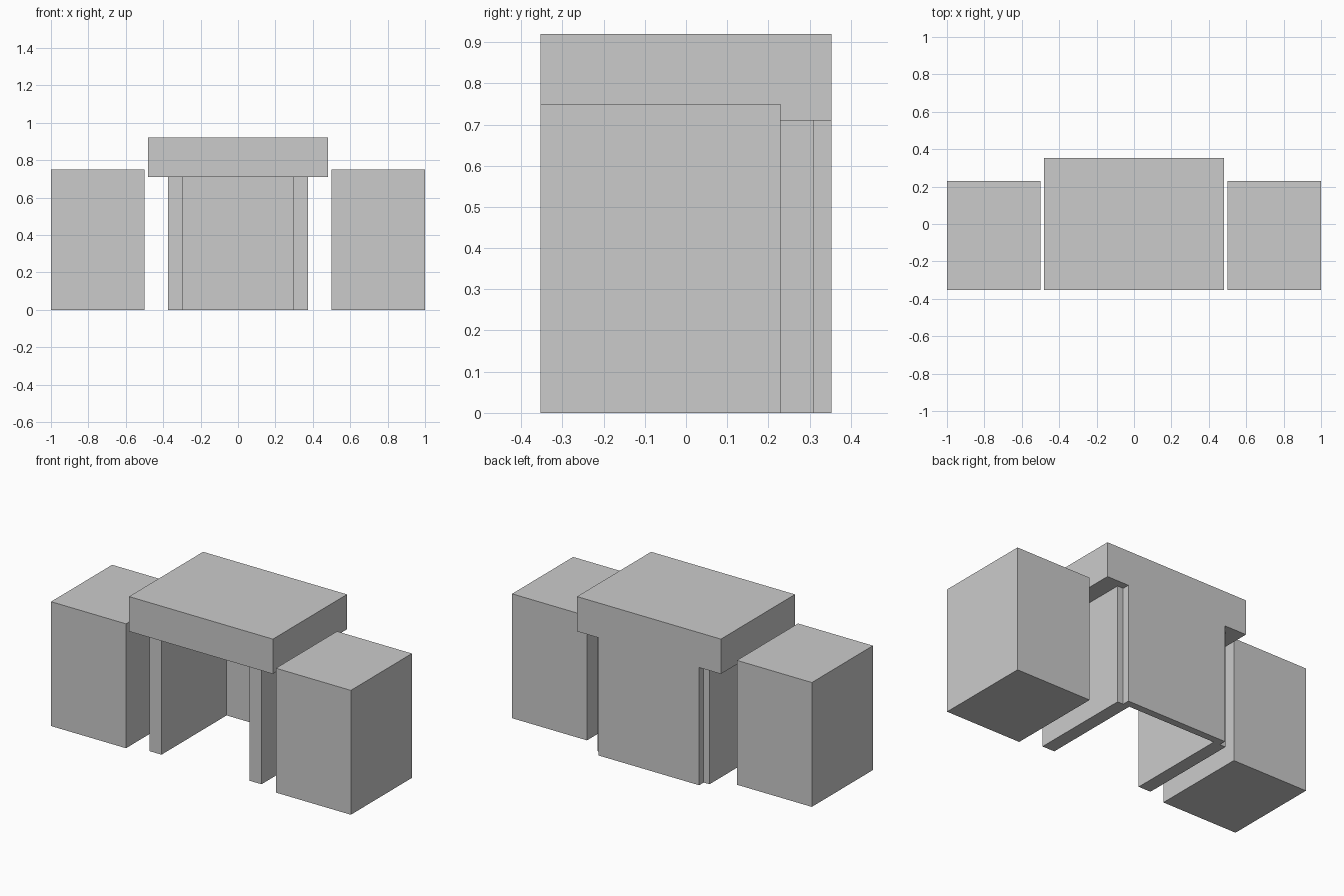
import bpy

if "Cube" in bpy.data.objects:
    bpy.data.objects.remove(bpy.data.objects["Cube"])


def box(name, x, y, z):
    """Axis-aligned box from (min, max) ranges."""
    bpy.ops.mesh.primitive_cube_add(
        size=1, location=[(a + b) / 2 for a, b in (x, y, z)])
    ob = bpy.context.object
    ob.name = name
    ob.scale = [b - a for a, b in (x, y, z)]
    bpy.ops.object.transform_apply(location=False, rotation=False, scale=True)
    return ob


def mirrored(ob):
    """Mirror a part across x = 0."""
    mod = ob.modifiers.new("mirror", 'MIRROR')
    centre = bpy.data.objects.get("mirror_centre")
    if centre is None:
        centre = bpy.data.objects.new("mirror_centre", None)
        bpy.context.collection.objects.link(centre)
        centre.hide_render = True
    mod.mirror_object = centre


# Thick table top
box("table_top", (-0.48, 0.48), (-0.353, 0.353), (0.71, 0.92))

# Back panel, flush with the rear of the top
box("back_panel", (-0.335, 0.335), (0.31, 0.353), (0, 0.71))

# Slab legs under the top
mirrored(box("side_panels", (0.293, 0.374), (-0.31, 0.31), (0, 0.71)))

# Free-standing side blocks
mirrored(box("side_blocks", (0.5, 1.0), (-0.353, 0.229), (0, 0.75)))
